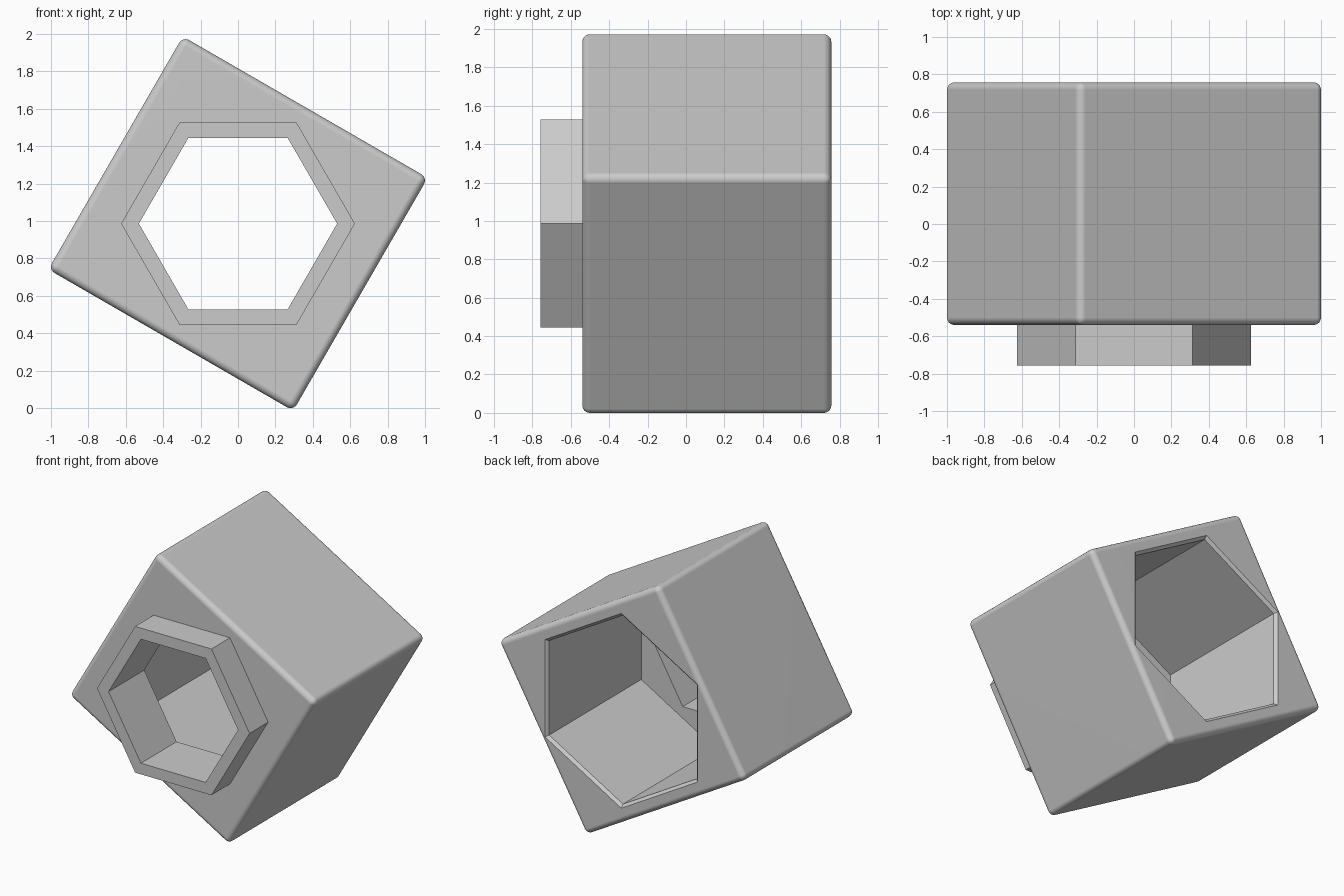
import bpy, bmesh
from math import cos, sin, radians, pi
from mathutils import Matrix

CENTRE_Z = 0.986
HALF_Y = 0.757

cube = bpy.data.objects.get("Cube")
if cube:
    bpy.data.objects.remove(cube, do_unlink=True)

grey = bpy.data.materials.new("plain_grey")
grey.use_nodes = True
grey.diffuse_color = (0.6, 0.6, 0.6, 1)
grey.node_tree.nodes["Principled BSDF"].inputs["Base Color"].default_value = (0.6, 0.6, 0.6, 1)


def finish(name, bm):
    bmesh.ops.recalc_face_normals(bm, faces=bm.faces)
    mesh = bpy.data.meshes.new(name)
    bm.to_mesh(mesh)
    bm.free()
    mesh.materials.append(grey)
    obj = bpy.data.objects.new(name, mesh)
    bpy.context.collection.objects.link(obj)
    return obj


def hex_prism(name, rings, start):
    """Six-sided solid along y; rings are (y, radius) pairs."""
    bm = bmesh.new()
    loops = []
    for y, r in rings:
        angles = [start + i * pi / 3 for i in range(6)]
        loops.append([bm.verts.new((r * cos(a), y, CENTRE_Z + r * sin(a))) for a in angles])
    for lower, upper in zip(loops, loops[1:]):
        for i in range(6):
            j = (i + 1) % 6
            bm.faces.new((lower[i], lower[j], upper[j], upper[i]))
    bm.faces.new(loops[0])
    bm.faces.new(loops[-1])
    return finish(name, bm)


# Tilted block with rounded edges
bm = bmesh.new()
bmesh.ops.create_cube(bm, size=1)
bmesh.ops.scale(bm, vec=(1.512, 1.297, 1.438), verts=bm.verts)
bmesh.ops.bevel(bm, geom=bm.edges[:], offset=0.04, segments=8, profile=0.5, affect='EDGES')
bmesh.ops.transform(bm, matrix=Matrix.Translation((0, HALF_Y - 1.297 / 2, CENTRE_Z))
                    @ Matrix.Rotation(radians(30), 4, 'Y'), verts=bm.verts)
block = finish("socket_block", bm)

# Hexagonal boss, through bore, and chamfered rear pocket
tools = [
    (hex_prism("front_boss", [(-HALF_Y, 0.625), (-0.45, 0.625)], 0), 'UNION'),
    (hex_prism("bore_cutter", [(-0.9, 0.53), (0.3, 0.53)], 0), 'DIFFERENCE'),
    (hex_prism("pocket_cutter", [(-0.34, 0.698), (HALF_Y - 0.02, 0.698),
                                 (HALF_Y + 0.02, 0.744)], pi / 6), 'DIFFERENCE'),
]
bpy.ops.object.select_all(action='DESELECT')
block.select_set(True)
bpy.context.view_layer.objects.active = block
for tool, operation in tools:
    tool.hide_render = True
    mod = block.modifiers.new(tool.name, 'BOOLEAN')
    mod.object = tool
    mod.operation = operation
    mod.solver = 'EXACT'
    bpy.ops.object.modifier_apply(modifier=mod.name)
    bpy.data.objects.remove(tool, do_unlink=True)

# Soft rounded edges, crisp hexagons
bpy.ops.object.shade_smooth_by_angle(angle=radians(20))
weighted = block.modifiers.new("even_shading", 'WEIGHTED_NORMAL')
weighted.keep_sharp = True
